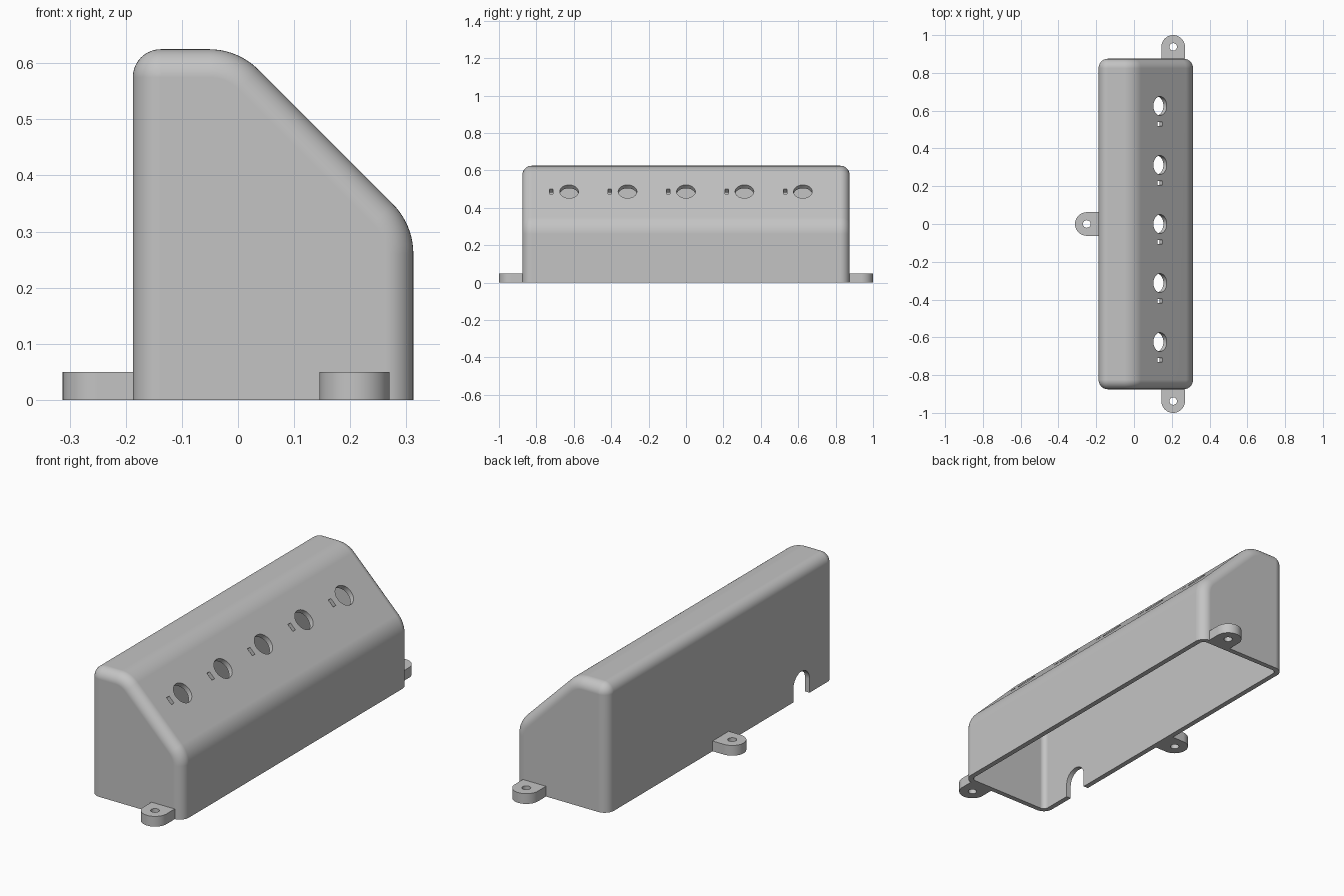
import bpy, bmesh
from math import sin, cos, tan, pi, sqrt
from mathutils import Matrix, Vector

if "Cube" in bpy.data.objects:
    bpy.data.objects.remove(bpy.data.objects["Cube"], do_unlink=True)

grey = bpy.data.materials.new("light_grey_plastic")
grey.use_nodes = True
colour = (0.55, 0.55, 0.55, 1)
grey.diffuse_color = colour
grey.node_tree.nodes["Principled BSDF"].inputs["Base Color"].default_value = colour

LEFT, RIGHT, TOP, HALF = -0.1875, 0.3125, 0.625, 0.875
WALL, EDGE, BEND = 0.025, 0.05, 0.125
HOLE_ROW = (0.138, 0, 0.487)
SEG = 10


def arc(cx, cy, r, a0, a1, n=SEG):
    return [(cx + r * cos(a0 + (a1 - a0) * i / n),
             cy + r * sin(a0 + (a1 - a0) * i / n)) for i in range(n + 1)]


def make_object(name, bm):
    bmesh.ops.remove_doubles(bm, verts=bm.verts, dist=1e-5)
    bmesh.ops.recalc_face_normals(bm, faces=bm.faces)
    mesh = bpy.data.meshes.new(name)
    bm.to_mesh(mesh)
    bm.free()
    mesh.materials.append(grey)
    ob = bpy.data.objects.new(name, mesh)
    bpy.context.collection.objects.link(ob)
    return ob


def section(d, floor):
    """Sloped housing outline in x-z, offset inwards by d."""
    l, r, t = LEFT + d, RIGHT - d, TOP - d
    slope = TOP - d * sqrt(2)
    ra, rb = max(EDGE - d, 0), BEND - d
    k = rb * tan(pi / 8)
    return (arc(l + ra, t - ra, ra, pi, pi / 2)
            + arc(slope - t - k, t - rb, rb, pi / 2, pi / 4)
            + arc(r - rb, slope - r - k, rb, pi / 4, 0)
            + [(r, floor), (l, floor)])


def housing_solid(name, inset, floor):
    """Loft of the outline along y, with rounded ends."""
    fillet = EDGE - inset
    half = []
    for i in range(SEG + 1):
        a = pi / 2 * i / SEG
        half.append((HALF - inset - fillet * (1 - cos(a)),
                     inset + fillet * (1 - sin(a))))
    stations = half + [(-y, d) for y, d in reversed(half)]
    bm = bmesh.new()
    rings = [[bm.verts.new((x, y, z)) for x, z in section(d, floor)]
             for y, d in stations]
    n = len(rings[0])
    for p, q in zip(rings, rings[1:]):
        for i in range(n):
            j = (i + 1) % n
            bm.faces.new((p[i], p[j], q[j], q[i]))
    bm.faces.new(rings[0])
    bm.faces.new(rings[-1])
    return make_object(name, bm)


def prism(bm, outline, low, high, matrix):
    a = [bm.verts.new(matrix @ Vector((x, y, low))) for x, y in outline]
    b = [bm.verts.new(matrix @ Vector((x, y, high))) for x, y in outline]
    n = len(a)
    bm.faces.new(a)
    bm.faces.new(b)
    for i in range(n):
        j = (i + 1) % n
        bm.faces.new((a[i], a[j], b[j], b[i]))


def circle(r, n=40):
    return arc(0, 0, r, 0, 2 * pi, n)[:-1]


def cut(ob, cutter):
    mod = ob.modifiers.new("cut", "BOOLEAN")
    mod.operation, mod.solver, mod.object = "DIFFERENCE", "EXACT", cutter
    bpy.context.view_layer.update()
    graph = bpy.context.evaluated_depsgraph_get()
    mesh = bpy.data.meshes.new_from_object(ob.evaluated_get(graph))
    ob.modifiers.clear()
    ob.data = mesh
    bpy.data.objects.remove(cutter, do_unlink=True)


def finish(ob):
    bpy.ops.object.select_all(action="DESELECT")
    ob.select_set(True)
    bpy.context.view_layer.objects.active = ob
    bpy.ops.object.shade_smooth_by_angle(angle=pi / 6)
    mod = ob.modifiers.new("flat_normals", "WEIGHTED_NORMAL")
    mod.keep_sharp = True


# Hollow housing, open underneath
housing = housing_solid("housing", 0, 0)
cut(housing, housing_solid("cavity_cutter", WALL, -0.05))

# Round holes and small slots on the slope
bm = bmesh.new()
tilt = Matrix.Rotation(pi / 4, 4, "Y")
slot = [(-0.019, -0.01), (0.019, -0.01), (0.019, 0.01), (-0.019, 0.01)]
for i in range(-2, 3):
    place = Matrix.Translation(Vector(HOLE_ROW) + Vector((0, i * 0.3125, 0))) @ tilt
    prism(bm, circle(0.05), -0.06, 0.06, place)
    prism(bm, slot, -0.06, 0.06, place @ Matrix.Translation((0, -0.095, 0)))

# Arched cable notch in the tall wall
to_side = Matrix(((0, 0, 1, LEFT), (1, 0, 0, -0.625), (0, 1, 0, 0), (0, 0, 0, 1)))
arch = [(-0.0625, -0.03), (0.0625, -0.03)] + arc(0, 0.066, 0.0625, 0, pi, 24)
prism(bm, arch, -0.04, 0.07, to_side)
cut(housing, make_object("opening_cutter", bm))
finish(housing)

# Screw tabs around the foot
for name, x, y, turn in (("back_tab", 0.2075, 0.9375, 0),
                         ("front_tab", 0.2075, -0.9375, pi),
                         ("side_tab", -0.25, 0, pi / 2)):
    place = Matrix.Translation((x, y, 0)) @ Matrix.Rotation(turn, 4, "Z")
    bm = bmesh.new()
    prism(bm, [(-0.0625, -0.068), (0.0625, -0.068)] + arc(0, 0, 0.0625, 0, pi, 24),
          0, 0.05, place)
    tab = make_object(name, bm)
    bm = bmesh.new()
    prism(bm, circle(0.02, 24), -0.02, 0.07, place)
    cut(tab, make_object("screw_cutter", bm))
    finish(tab)
